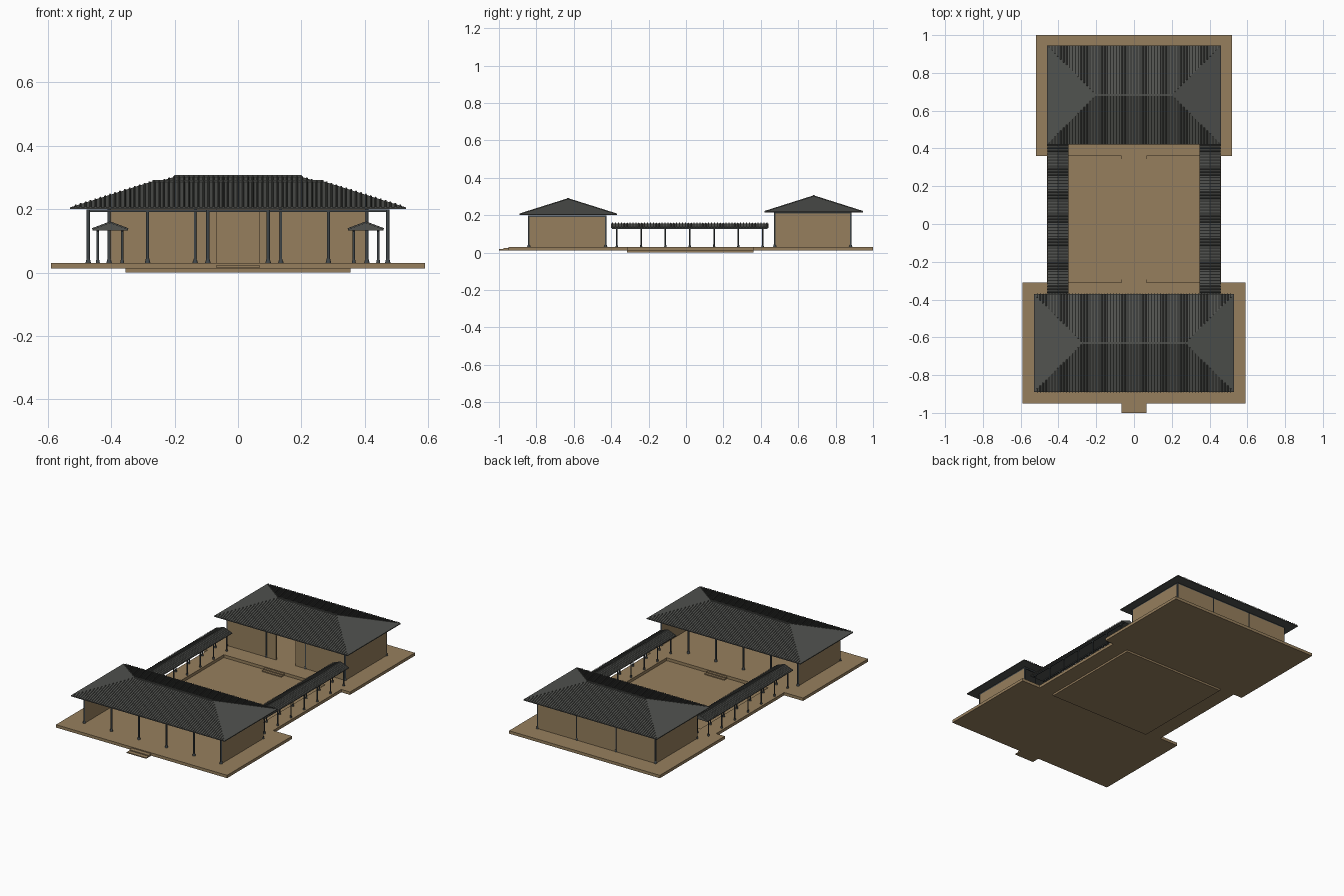
import bpy, bmesh, math
from mathutils import Vector

if "Cube" in bpy.data.objects:
    bpy.data.objects.remove(bpy.data.objects["Cube"])


def material(name, rgb):
    m = bpy.data.materials.new(name)
    m.diffuse_color = (*rgb, 1)
    m.use_nodes = True
    m.node_tree.nodes["Principled BSDF"].inputs["Base Color"].default_value = m.diffuse_color
    return m


EARTH = material("tan_earth", (0.305, 0.212, 0.11))
TILE = material("grey_tile", (0.082, 0.085, 0.078))
TIMBER = material("slate_timber", (0.05, 0.06, 0.065))


def finish(name, bm, mat):
    bmesh.ops.recalc_face_normals(bm, faces=bm.faces)
    me = bpy.data.meshes.new(name)
    bm.to_mesh(me)
    bm.free()
    me.materials.append(mat)
    ob = bpy.data.objects.new(name, me)
    bpy.context.collection.objects.link(ob)
    return ob


def boxes(name, mat, *spans):
    """Each span is x0, x1, y0, y1, z0, z1."""
    bm = bmesh.new()
    for x0, x1, y0, y1, z0, z1 in spans:
        vs = bmesh.ops.create_cube(bm, size=1)["verts"]
        for v in vs:
            v.co = ((x0 + x1) / 2 + v.co.x * (x1 - x0),
                    (y0 + y1) / 2 + v.co.y * (y1 - y0),
                    (z0 + z1) / 2 + v.co.z * (z1 - z0))
    return finish(name, bm, mat)


def posts(name, points, r, z0, z1):
    """Round posts on flared bases."""
    bm = bmesh.new()
    for x, y in points:
        for ra, rb, a, b in ((r, r, z0, z1), (r * 1.7, r, z0, z0 + 0.014)):
            vs = bmesh.ops.create_cone(bm, cap_ends=True, segments=10, radius1=ra,
                                       radius2=rb, depth=b - a)["verts"]
            bmesh.ops.translate(bm, verts=vs, vec=(x, y, (a + b) / 2))
    ob = finish(name, bm, TIMBER)
    bpy.context.view_layer.objects.active = ob
    ob.select_set(True)
    bpy.ops.object.shade_smooth_by_angle(angle=math.radians(40))
    ob.select_set(False)


def add_rib(bm, a, b, side, w=0.0035, h=0.004):
    """A raised tile row with a rounded section running from a to b."""
    up = (b - a).cross(side).normalized()
    if up.z < 0:
        up = -up
    prof = ((-w, -0.001), (-w * 0.6, h * 0.8), (0, h), (w * 0.6, h * 0.8), (w, -0.001))
    ends = [[bm.verts.new(p + side * u + up * v) for u, v in prof] for p in (a, b)]
    for i in range(5):
        j = (i + 1) % 5
        bm.faces.new((ends[0][i], ends[0][j], ends[1][j], ends[1][i]))
    for e in ends:
        bm.faces.new(e)


def hip_roof(name, hx, rx, yc, hy, ze, zr, pitch=0.0155):
    # solid hipped body with a thin fascia
    bm = bmesh.new()
    rings = [[bm.verts.new((sx * hx, yc + sy * hy, z))
              for sx, sy in ((-1, -1), (1, -1), (1, 1), (-1, 1))] for z in (ze - 0.005, ze)]
    l, r = (bm.verts.new((s * rx, yc, zr)) for s in (-1, 1))
    lo, e = rings
    bm.faces.new(lo)
    for i in range(4):
        j = (i + 1) % 4
        bm.faces.new((lo[i], lo[j], e[j], e[i]))
    for f in ((e[0], e[1], r, l), (e[2], e[3], l, r), (e[1], e[2], r), (e[3], e[0], l)):
        bm.faces.new(f)
    finish(name + "_roof", bm, TILE)
    # tile rows trimmed at the hips
    bm = bmesh.new()
    n = int((hx - 0.008) / pitch)
    for i in range(-n, n + 1):
        x = i * pitch
        t = min(1, (hx - abs(x)) / (hx - rx))
        for s in (-1, 1):
            add_rib(bm, Vector((x, yc + s * hy, ze)),
                    Vector((x, yc + s * hy * (1 - t), ze + (zr - ze) * t)), Vector((1, 0, 0)))
    finish(name + "_tile_rows", bm, TILE)
    # ridge cap
    boxes(name + "_ridge_cap", TILE, (-rx, rx, yc - 0.005, yc + 0.005, zr - 0.004, zr + 0.005))


def gable_roof(name, xc, hw, y0, y1, ze, zr, pitch=0.0155):
    bm = bmesh.new()
    ends = [[bm.verts.new((xc + dx, y, z)) for dx, z in
             ((-hw, ze - 0.004), (hw, ze - 0.004), (hw, ze), (0, zr), (-hw, ze))]
            for y in (y0, y1)]
    for i in range(5):
        j = (i + 1) % 5
        bm.faces.new((ends[0][i], ends[0][j], ends[1][j], ends[1][i]))
    for e in ends:
        bm.faces.new(e)
    n = int((y1 - y0) / pitch)
    for i in range(n):
        y = y0 + (i + 0.5) * (y1 - y0) / n
        for s in (-1, 1):
            add_rib(bm, Vector((xc + s * hw, y, ze)), Vector((xc, y, zr)), Vector((0, 1, 0)))
    finish(name, bm, TILE)


# terraces and sunken courtyard
B, F = 0.012, 0.03
boxes("front_terrace", EARTH, (-0.59, 0.59, -0.95, -0.31, B, F))
boxes("back_terrace", EARTH, (-0.52, 0.52, 0.36, 1.0, B, F))
boxes("walkway_floor", EARTH, *[(min(s * 0.35, s * 0.46), max(s * 0.35, s * 0.46),
                                 -0.31, 0.36, B, F) for s in (-1, 1)])
boxes("courtyard_floor", EARTH, (-0.355, 0.355, -0.315, 0.36, 0, B))

# steps
for name, y, d, run in (("entrance_steps", -0.95, -1, 0.05),
                        ("court_front_steps", -0.31, 1, 0.03),
                        ("court_back_steps", 0.36, -1, 0.03)):
    spans = []
    for k, top in ((1.0, 0.018), (0.5, 0.024)):
        ya, yb = sorted((y, y + d * run * k))
        spans.append((-0.067, 0.067, ya, yb, B, top))
    boxes(name, EARTH, *spans)

T = 0.004  # half wall thickness

# front pavilion: open front and rear, closed sides
fx, fy0, fy1, fz = 0.472, -0.84, -0.43, 0.199
boxes("front_side_walls", EARTH, *[(s * fx - T, s * fx + T, fy0, fy1, F, fz - 0.008)
                                   for s in (-1, 1)])
posts("front_columns", [(s * x, y) for x in (fx, 0.285, 0.095) for s in (-1, 1)
                        for y in (fy0, fy1)], 0.0055, F, fz)
boxes("front_beams", TIMBER,
      *[(-fx, fx, y - T, y + T, fz - 0.008, fz) for y in (fy0, fy1)],
      *[(s * fx - T, s * fx + T, fy0, fy1, fz - 0.008, fz) for s in (-1, 1)])
hip_roof("front", 0.53, 0.27, -0.63, 0.26, 0.205, 0.287)

# back hall: enclosed with a central doorway
bx, by0, by1, bz = 0.406, 0.475, 0.88, 0.214
boxes("back_hall_walls", EARTH,
      *[(s * bx - T, s * bx + T, by0, by1, F, bz - 0.006) for s in (-1, 1)],
      (-bx, bx, by1 - T, by1 + T, F, bz - 0.006),
      (-bx, -0.067, by0 - T, by0 + T, F, bz - 0.006),
      (0.067, bx, by0 - T, by0 + T, F, bz - 0.006))
posts("back_columns", [(s * x, y) for x in (bx, 0.135) for s in (-1, 1)
                       for y in (by0, by1)], 0.0055, F, bz)
boxes("back_beams", TIMBER,
      *[(-bx, bx, y - T, y + T, bz - 0.006, bz) for y in (by0, by1)],
      *[(s * bx - T, s * bx + T, by0, by1, bz - 0.006, bz) for s in (-1, 1)])
hip_roof("back", 0.46, 0.2, 0.683, 0.262, 0.219, 0.302)

# covered walkways on both sides of the courtyard
for s, side in ((-1, "left"), (1, "right")):
    gable_roof(side + "_walkway_roof", s * 0.403, 0.056, -0.40, 0.44, 0.136, 0.157)
    xs = (s * 0.365, s * 0.442)
    posts(side + "_walkway_posts", [(x, -0.37 + 0.13 * i) for x in xs for i in range(7)],
          0.004, F, 0.133)
    boxes(side + "_walkway_beams", TIMBER,
          *[(x - 0.003, x + 0.003, -0.395, 0.435, 0.127, 0.134) for x in xs])
